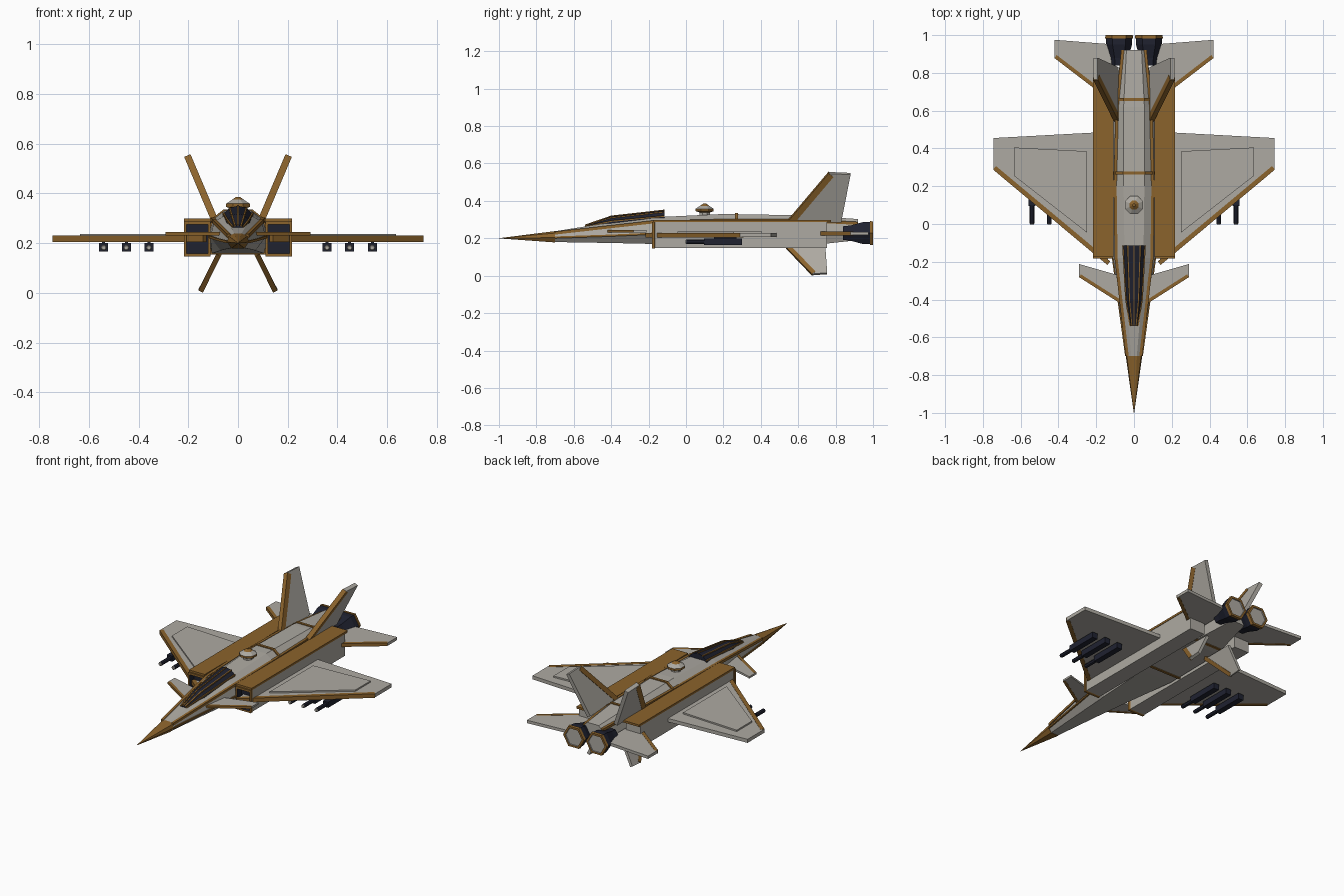
import bpy, bmesh
from math import cos, sin, pi
from mathutils import Vector

cube = bpy.data.objects.get("Cube")
if cube:
    bpy.data.objects.remove(cube)


def material(name, rgb):
    m = bpy.data.materials.new(name)
    m.use_nodes = True
    m.diffuse_color = (*rgb, 1)
    m.node_tree.nodes["Principled BSDF"].inputs["Base Color"].default_value = (*rgb, 1)
    return m


MATS = [material("warm_grey", (0.42, 0.40, 0.36)),
        material("bronze", (0.26, 0.125, 0.025)),
        material("dark_navy", (0.014, 0.016, 0.03))]
GREY, BRONZE, NAVY = range(3)


def loft(name, rings, colours, mirror=False):
    """Skin a list of rings; colours holds one entry, or one per band."""
    bm = bmesh.new()
    if len(colours) == 1:
        colours = colours * (len(rings) - 1)
    loops = [[bm.verts.new(p) for p in ring] for ring in rings]
    n = len(loops[0])
    for a, b, colour in zip(loops, loops[1:], colours):
        for i in range(n):
            j = (i + 1) % n
            bm.faces.new((a[i], a[j], b[j], b[i])).material_index = colour
    bm.faces.new(loops[0]).material_index = colours[0]
    bm.faces.new(loops[-1]).material_index = colours[-1]
    bmesh.ops.recalc_face_normals(bm, faces=bm.faces)
    me = bpy.data.meshes.new(name)
    bm.to_mesh(me)
    bm.free()
    for m in MATS:
        me.materials.append(m)
    ob = bpy.data.objects.new(name, me)
    bpy.context.collection.objects.link(ob)
    if mirror:
        mod = ob.modifiers.new("Mirror", "MIRROR")
        mod.use_mirror_merge = False
    return ob


def rect(x0, x1, z0, z1, y):
    return [(x0, y, z0), (x1, y, z0), (x1, y, z1), (x0, y, z1)]


def beam(name, path, r, mirror=True):
    loft(name, [rect(x - r, x + r, z - r, z + r, y) for x, y, z in path], [BRONZE], mirror)


def circle(cx, cz, r, y, n, turn=0.0):
    return [(cx + r * cos(turn + 2 * pi * i / n), y, cz + r * sin(turn + 2 * pi * i / n))
            for i in range(n)]


def plate(name, pts, thick, colour):
    pts = [Vector(p) for p in pts]
    half = (pts[1] - pts[0]).cross(pts[-1] - pts[0]).normalized() * thick / 2
    loft(name, [[p - half for p in pts], [p + half for p in pts]], [colour], True)


def fin(name, pts, thick, edge):
    """Flat surface whose first edge carries a bronze leading strip."""
    plate(name, pts, thick, GREY)
    a, b, c, d = [Vector(p) for p in pts]
    along = (b - a).normalized()
    back = (d - a) - along * (d - a).dot(along)
    back = back.normalized() * edge
    plate(name + "_leading_edge", [a - back * 0.1, b - back * 0.1, b + back, a + back],
          thick * 1.15, BRONZE)


# Fuselage: half sections listed as bottom, side, shoulder, top
SECTIONS = [
    (-0.70, [(.025, .18), (.042, .205), (.036, .228), (.015, .238)]),
    (-0.40, [(.05, .175), (.083, .215), (.07, .262), (.04, .285)]),
    (-0.18, [(.07, .17), (.112, .225), (.095, .287), (.05, .312)]),
    (0.20, [(.105, .158), (.12, .225), (.1, .295), (.055, .33)]),
    (0.62, [(.1, .158), (.115, .225), (.09, .295), (.055, .323)]),
    (0.92, [(.045, .19), (.062, .23), (.06, .28), (.04, .303)]),
]


def body_ring(y, half, grow=0.0):
    s = 1 + grow
    half = [(x * s, 0.23 + (z - 0.23) * s) for x, z in half]
    return [(x, y, z) for x, z in half] + [(-x, y, z) for x, z in reversed(half)]


def half_at(y):
    for (y0, h0), (y1, h1) in zip(SECTIONS, SECTIONS[1:]):
        if y0 <= y <= y1:
            t = (y - y0) / (y1 - y0)
            return [tuple(Vector(p).lerp(Vector(q), t)) for p, q in zip(h0, h1)]


loft("fuselage", [body_ring(y, h) for y, h in SECTIONS], [GREY])
nose = body_ring(*SECTIONS[0], 0.04)
tip = [(x * 0.02, -1.0, 0.2 + (z - 0.2) * 0.02) for x, y, z in nose]
loft("nose_cone", [tip, nose], [BRONZE])
for i, y in enumerate((0.27, 0.66)):
    loft(f"fuselage_band_{i + 1}",
         [body_ring(y + d, half_at(y), 0.06) for d in (-0.008, 0.008)], [BRONZE])

# Trim along the shoulders and along the sides of the nose
beam("shoulder_trim", [(h[2][0], y, h[2][1]) for y, h in SECTIONS], 0.008)
beam("nose_side_trim", [(h[1][0], y, h[1][1]) for y, h in SECTIONS[:3]], 0.005)

# Canopy with lengthwise ribs
ARCS = [(-0.54, .024, .255, .270), (-0.40, .05, .265, .318), (-0.115, .068, .287, .350)]
arches = [[(w * cos(pi * i / 6), y, lo + (hi - lo) * sin(pi * i / 6)) for i in range(7)]
          for y, w, lo, hi in ARCS]
loft("canopy", arches, [NAVY])
for i in range(1, 6):
    beam(f"canopy_rib_{i}", [a[i] for a in arches], 0.0035, False)

# Sensor dome on the spine
dome = []
for r, z in ((.03, .315), (.03, .338), (.052, .345), (.052, .358), (.026, .374), (.008, .386)):
    dome.append([(x, 0.1 + q, z) for x, _, q in circle(0, 0, r, 0, 8, pi / 8)])
loft("sensor_dome", dome, [GREY, BRONZE, BRONZE, GREY, BRONZE])

# Intake ducts with framed, hollow mouths and top covers
loft("intake_duct",
     [rect(.112, .214, .148, .287, 0.755), rect(.112, .214, .148, .287, -0.165),
      rect(.11, .217, .146, .287, -0.168), rect(.11, .217, .146, .287, -0.183),
      rect(.121, .207, .157, .274, -0.183), rect(.121, .207, .157, .274, -0.14)],
     [GREY, BRONZE, BRONZE, BRONZE, NAVY], True)
loft("intake_cover", [rect(.108, .217, .286, .299, y) for y in (-0.175, 0.775)], [BRONZE], True)

# Wings, raised wing panels, canards and tailplanes
fin("wing", [(.14, -.215, .217), (.745, .29, .217), (.745, .455, .217), (.1, .49, .217)],
    0.022, 0.022)
plate("wing_panel", [(.25, -.045, .23), (.635, .255, .23), (.635, .405, .23), (.25, .385, .23)],
      0.014, GREY)
fin("canard", [(.07, -.42, .238), (.29, -.28, .238), (.29, -.212, .238), (.07, -.275, .238)],
    0.012, 0.016)
fin("tailplane", [(.1, .635, .226), (.42, .88, .226), (.42, .975, .226), (.1, .95, .226)],
    0.018, 0.018)

# Canted tail fins and ventral fins
fin("tail_fin", [(.093, .545, .29), (.203, .765, .55), (.203, .88, .545), (.093, .83, .29)],
    0.024, 0.03)
fin("ventral_fin", [(.078, .535, .152), (.15, .675, .006), (.15, .755, .012), (.078, .745, .152)],
    0.018, 0.022)

# Engine nozzles, six-sided
NOZZLE = [(.84, .042), (.88, .047), (.95, .069), (.983, .069), (.983, .074), (1.0, .072),
          (1.0, .058), (.992, .058)]
loft("engine_nozzle", [circle(.079, .228, r, y, 6) for y, r in NOZZLE],
     [NAVY, NAVY, NAVY, BRONZE, BRONZE, BRONZE, GREY], True)

# Underwing missiles and their pylons
for i, x in enumerate((.358, .449, .54)):
    loft(f"missile_body_{i + 1}",
         [rect(x - .018, x + .018, .165, .2, y) for y in (.095, .30)], [NAVY], True)
    loft(f"missile_nose_{i + 1}",
         [circle(x, .181, .008, -.003, 8), circle(x, .181, .012, .002, 8),
          circle(x, .181, .012, .1, 8)], [GREY, NAVY], True)
    loft(f"missile_pylon_{i + 1}",
         [rect(x - .006, x + .006, .195, .212, y) for y in (.15, .27)], [NAVY], True)
